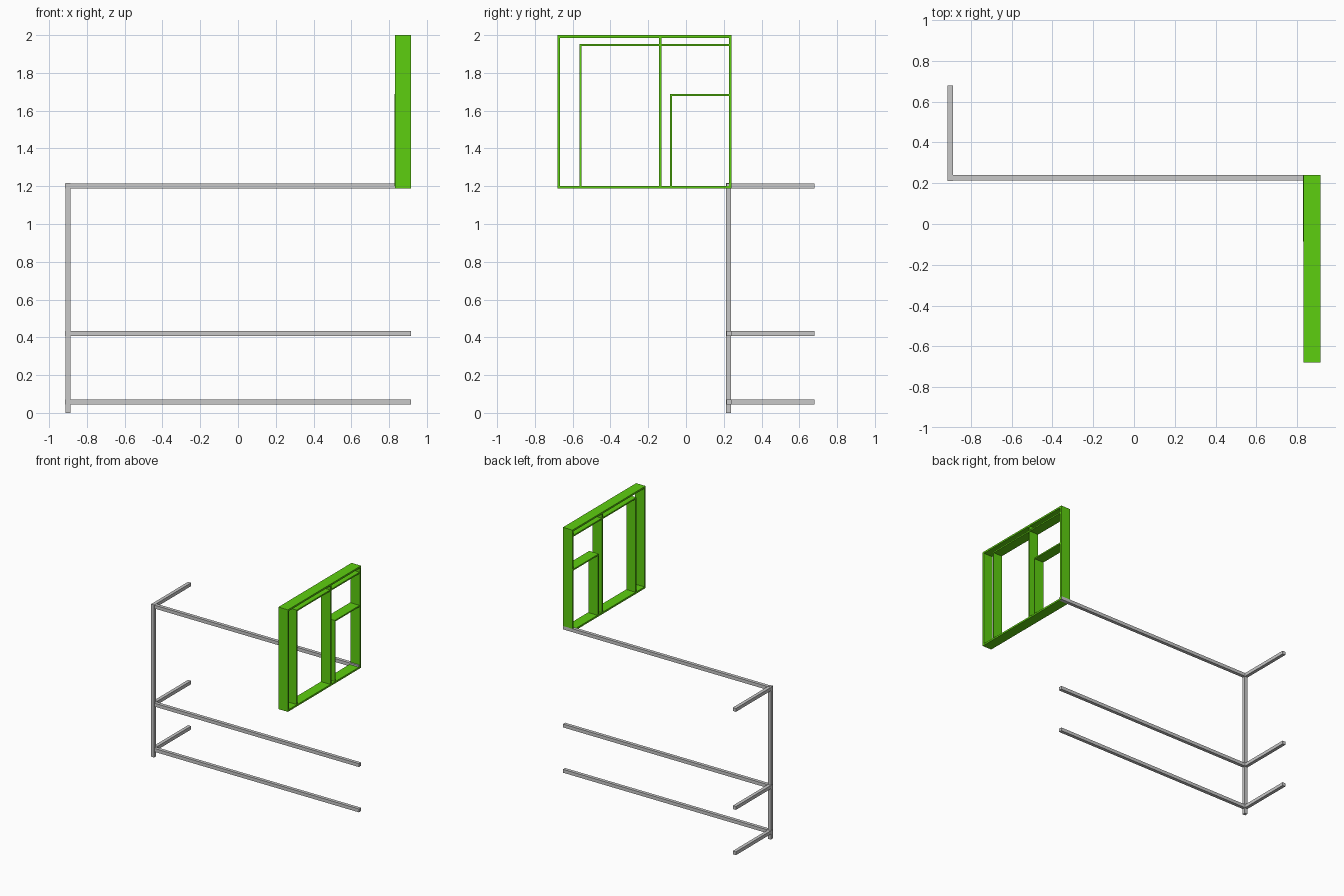
import bpy

default = bpy.data.objects.get("Cube")
if default:
    bpy.data.objects.remove(default, do_unlink=True)


def make_material(name, colour):
    mat = bpy.data.materials.new(name)
    mat.use_nodes = True
    mat.diffuse_color = colour
    mat.node_tree.nodes["Principled BSDF"].inputs["Base Color"].default_value = colour
    return mat


green = make_material("bright green", (0.11, 0.62, 0.005, 1))
grey = make_material("light grey", (0.58, 0.58, 0.58, 1))


def bar(name, xs, ys, zs, mat):
    """Box spanning the given ranges on each axis."""
    bpy.ops.mesh.primitive_cube_add(size=1)
    obj = bpy.context.object
    obj.name = name
    spans = (xs, ys, zs)
    obj.location = [(a + b) / 2 for a, b in spans]
    obj.scale = [b - a for a, b in spans]
    bpy.ops.object.transform_apply(location=True, scale=True)
    obj.data.materials.append(mat)
    return obj


# Grey tube frame: corner post with long and short rails at three heights
tube = 0.027
corner_x, corner_y = -0.916, 0.214
bar("corner_post", (-0.914, -0.888), (0.212, 0.238), (0, 1.216), grey)
for level, z, end in (("lower", 0.045, 0.916), ("middle", 0.406, 0.916),
                      ("upper", 1.187, 0.914)):
    heights = (z, z + tube)
    bar(level + "_long_rail", (corner_x, end),
        (corner_y, corner_y + tube), heights, grey)
    bar(level + "_short_rail", (corner_x, corner_x + tube),
        (corner_y, 0.68), heights, grey)

# Green wall panel: outer frame
depth = (0.832, 0.916)
front, back, bottom, top = -0.68, 0.241, 1.187, 2.0
t = 0.014
bar("bottom_plate", depth, (front, back), (bottom, bottom + t), green)
bar("top_plate", depth, (front, back), (top - t, top), green)
for name, y in (("front_stud", front), ("middle_stud", -0.144), ("back_stud", back - t)):
    bar(name, depth, (y, y + t), (bottom + t, top - t), green)

# Inner framing around the large and small openings
inner = 0.011
for name, y, head, near in (("large_opening", -0.565, 1.953, 0.833),
                            ("small_opening", -0.085, 1.688, 0.828)):
    span = (near, 0.913)
    bar(name + "_stud", span, (y, y + inner), (bottom + t, head - inner), green)
    bar(name + "_header", span, (y, back - 0.002), (head - inner, head), green)
